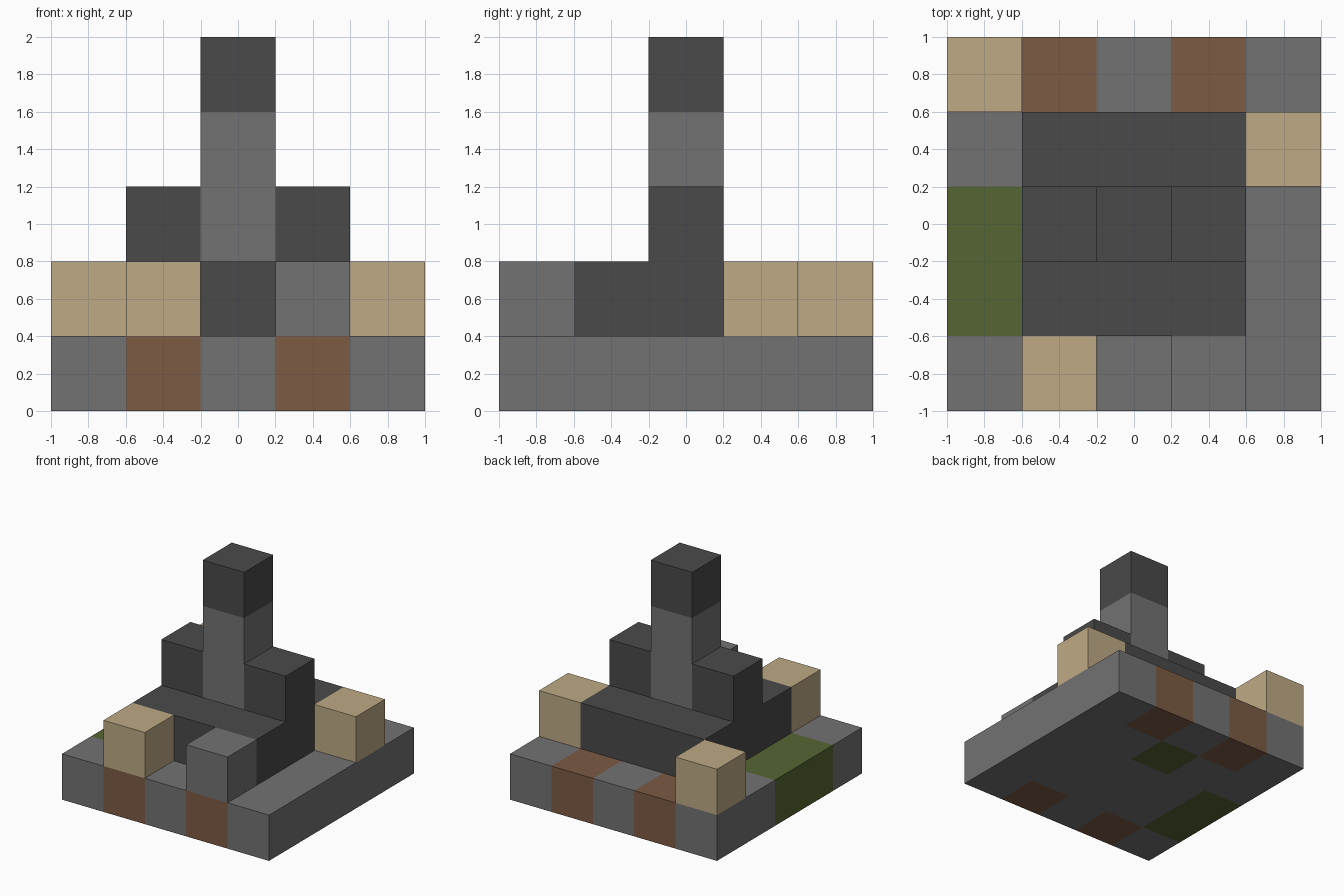
import bpy
import bmesh
from mathutils import Vector

cube = bpy.data.objects.get("Cube")
if cube:
    bpy.data.objects.remove(cube, do_unlink=True)

CELL = 0.4  # edge of one building block


def material(name, rgb):
    mat = bpy.data.materials.new(name)
    mat.use_nodes = True
    color = (*rgb, 1.0)
    mat.diffuse_color = color
    mat.node_tree.nodes["Principled BSDF"].inputs["Base Color"].default_value = color
    return mat


stone = material("stone grey", (0.17, 0.17, 0.17))
dark = material("dark stone", (0.068, 0.068, 0.068))
sand = material("sand tan", (0.52, 0.40, 0.235))
clay = material("clay brown", (0.2, 0.105, 0.058))
moss = material("moss green", (0.091, 0.13, 0.033))


def block(name, cell, size, *mats):
    """Box of size blocks whose lowest corner is the given block cell."""
    bm = bmesh.new()
    bmesh.ops.create_cube(bm, size=1)
    for v in bm.verts:
        corner = Vector([c + (k + 0.5) * s for c, k, s in zip(cell, v.co, size)])
        v.co = corner * CELL - Vector((1, 1, 0))
    mesh = bpy.data.meshes.new(name)
    bm.to_mesh(mesh)
    bm.free()
    for mat in mats:
        mesh.materials.append(mat)
    obj = bpy.data.objects.new(name, mesh)
    bpy.context.collection.objects.link(obj)
    return obj


# Base slab, cut along the block lines and coloured by block
base = block("base", (0, 0, 0), (5, 5, 1), stone, clay, moss)
bm = bmesh.new()
bm.from_mesh(base.data)
for axis in (Vector((1, 0, 0)), Vector((0, 1, 0))):
    for i in range(1, 5):
        bmesh.ops.bisect_plane(bm, geom=bm.verts[:] + bm.edges[:] + bm.faces[:],
                               plane_co=axis * (i * CELL - 1), plane_no=axis)
clay_cells = {(1, 0), (3, 0), (1, 4), (3, 4)}
moss_cells = {(0, 1), (0, 2), (2, 3)}
for face in bm.faces:
    inner = face.calc_center_median() - face.normal * CELL / 2
    cell = (int((inner.x + 1) / CELL), int((inner.y + 1) / CELL))
    face.material_index = 1 if cell in clay_cells else 2 if cell in moss_cells else 0
bm.to_mesh(base.data)
bm.free()

# Central platform and tower
block("platform", (1, 1, 1), (3, 3, 1), dark)
for side, x in (("right", 1), ("left", 3)):
    block("tower_shoulder_" + side, (x, 2, 2), (1, 1, 1), dark)
block("tower_shaft", (2, 2, 2), (1, 1, 2), stone)
block("tower_cap", (2, 2, 4), (1, 1, 1), dark)

# Loose blocks around the platform
for name, x, y, mat in (("front_sand_block", 1, 0, sand), ("front_stone_block", 3, 0, stone),
                        ("left_sand_block", 4, 3, sand), ("back_sand_block", 0, 4, sand)):
    block(name, (x, y, 1), (1, 1, 1), mat)
